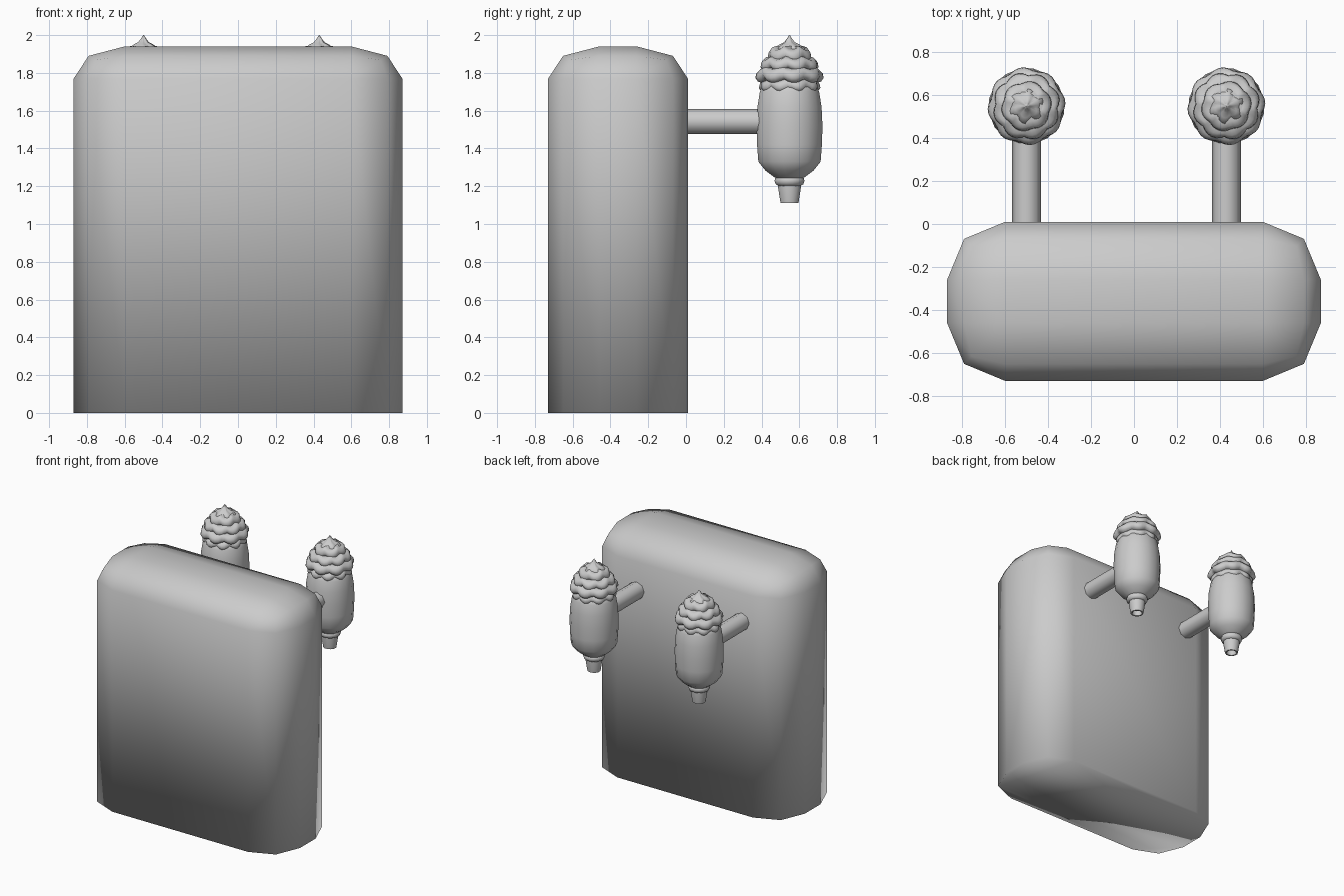
import bpy, bmesh
from math import sin, cos, pi
from mathutils import Matrix

if "Cube" in bpy.data.objects:
    bpy.data.objects.remove(bpy.data.objects["Cube"])


def finish(name, bm, angle=None):
    bmesh.ops.recalc_face_normals(bm, faces=bm.faces)
    me = bpy.data.meshes.new(name)
    bm.to_mesh(me)
    bm.free()
    ob = bpy.data.objects.new(name, me)
    bpy.context.collection.objects.link(ob)
    me.polygons.foreach_set("use_smooth", [True] * len(me.polygons))
    if angle:
        bpy.ops.object.select_all(action='DESELECT')
        ob.select_set(True)
        bpy.context.view_layer.objects.active = ob
        bpy.ops.object.shade_smooth_by_angle(angle=angle)
    return ob


def lathe(name, rings, center, sides, angle=None):
    """rings: (radius, z, lobe depth, z wave, lobe count, phase); ends are capped."""
    bm = bmesh.new()
    prev = first = None
    for r, z, depth, wave, lobes, phase in rings:
        ring = []
        for i in range(sides):
            a = 2 * pi * (i + 0.5) / sides
            k = abs(sin(lobes * a / 2 + phase))
            rr = r * (1 - depth * (1 - k))
            ring.append(bm.verts.new((center[0] + rr * cos(a), center[1] + rr * sin(a),
                                      z + wave * (0.5 - k))))
        if prev:
            for i in range(sides):
                j = (i + 1) % sides
                bm.faces.new((prev[i], prev[j], ring[j], ring[i]))
        first = first or ring
        prev = ring
    bm.faces.new(first)
    bm.faces.new(prev)
    return finish(name, bm, angle)


def plain(points):
    return [(r, z, 0, 0, 0, 0) for r, z in points]


# Main tower: rounded box, bottom edges left square
bm = bmesh.new()
bmesh.ops.create_cube(bm, size=1, matrix=Matrix.Diagonal((1.74, 0.74, 3.08, 1)))
edges = [e for e in bm.edges if any(v.co.z > 0 for v in e.verts)]
bmesh.ops.bevel(bm, geom=edges, offset=0.27, offset_type='OFFSET', segments=2,
                profile=0.5, affect='EDGES')
for v in bm.verts:
    v.co.z = (v.co.z + 1.54) * 1.94 / 3.08
    v.co.y -= 0.36
finish("tower_body", bm)

Y = 0.548
# Cream tiers: bulge radius, bottom z, top z, lobe count, phase
tiers = [(0.165, 1.705, 1.775, 9, 0.0), (0.182, 1.755, 1.835, 8, 0.9),
         (0.158, 1.815, 1.885, 8, 0.2), (0.118, 1.865, 1.935, 6, 0.7)]

for side, x in (("left", -0.5), ("right", 0.43)):
    # Arm joining the tower to the dispenser
    bm = bmesh.new()
    bmesh.ops.create_cone(bm, cap_ends=True, segments=8, radius1=0.067, radius2=0.067, depth=0.6,
                          matrix=Matrix.Translation((x, 0.23, 1.543)) @ Matrix.Rotation(pi / 2, 4, 'X'))
    finish(side + "_arm", bm, 0.9)

    # Rounded jar
    lathe(side + "_jar", plain([(0.06, 1.235), (0.085, 1.25), (0.13, 1.283), (0.168, 1.33),
                                (0.175, 1.42), (0.178, 1.52), (0.173, 1.62), (0.16, 1.70),
                                (0.135, 1.76)]), (x, Y), 16)

    # Collar and tapered, hollow nozzle
    lathe(side + "_collar", plain([(0.06, 1.202), (0.074, 1.21), (0.081, 1.228), (0.076, 1.246),
                                   (0.06, 1.256)]), (x, Y), 16)
    lathe(side + "_nozzle", plain([(0.035, 1.15), (0.038, 1.11), (0.049, 1.11), (0.062, 1.19),
                                   (0.062, 1.22)]), (x, Y), 12, 0.7)

    # Ruffled cream tiers
    for n, (r, z0, z1, lobes, ph) in enumerate(tiers):
        rings = []
        for f, t in ((0.78, 0), (0.93, 0.1), (1, 0.35), (0.97, 0.65), (0.87, 0.88), (0.66, 1.0)):
            rings.append((r * f, z0 + (z1 - z0) * t, 0.1, 0.02, lobes, ph + t * 0.4))
        lathe(f"{side}_cream_tier_{n + 1}", rings, (x, Y), 48)

    # Twisted cream peak
    rings = [(r, z, d, 0, 6, ph) for r, z, d, ph in (
        (0.085, 1.90, 0.15, 0.0), (0.082, 1.93, 0.2, 0.2), (0.055, 1.95, 0.25, 0.5),
        (0.03, 1.962, 0.25, 0.8), (0.015, 1.98, 0.2, 1.0), (0.002, 2.0, 0, 1.2))]
    lathe(side + "_cream_peak", rings, (x, Y), 36)
